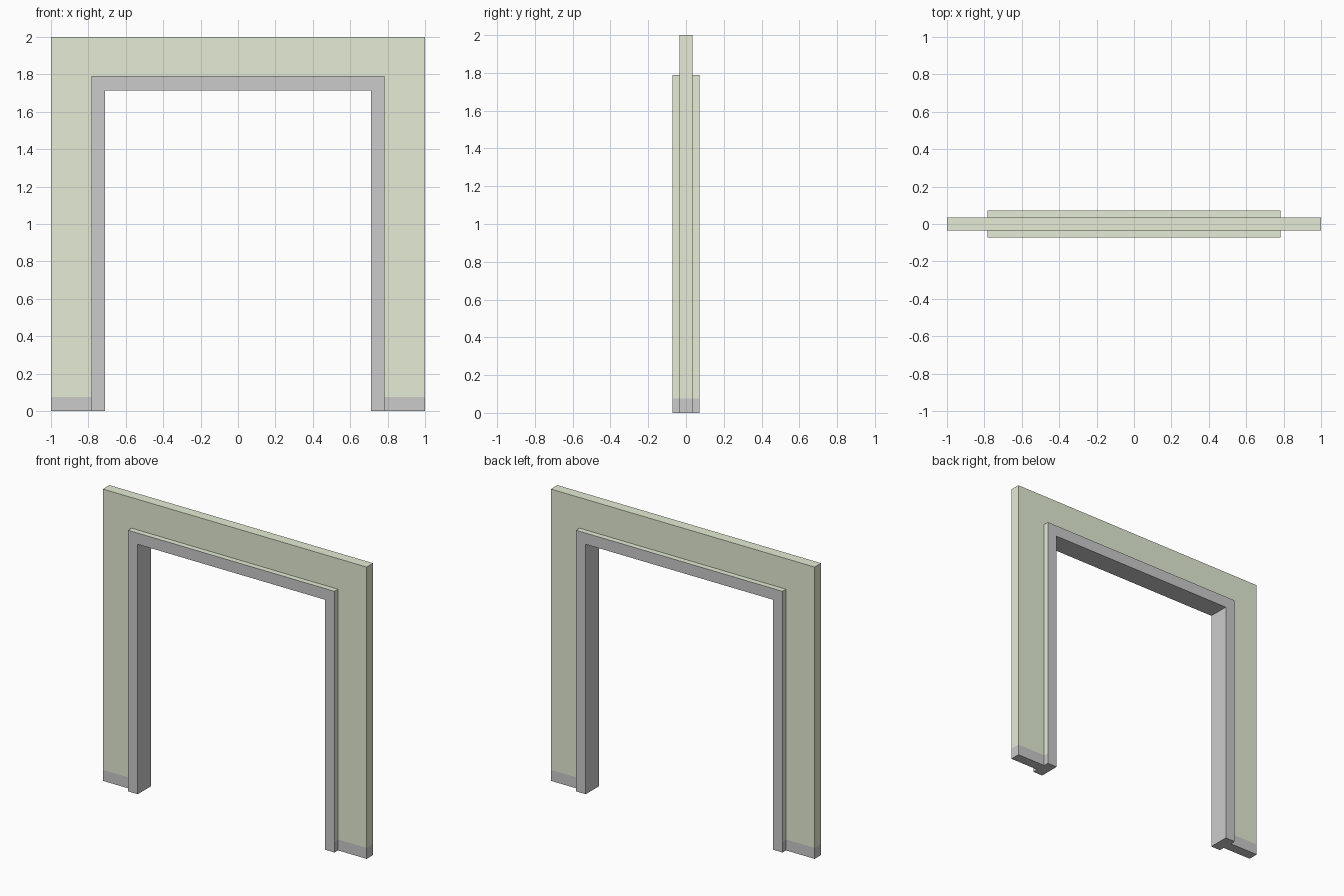
import bpy
import bmesh

if "Cube" in bpy.data.objects:
    bpy.data.objects.remove(bpy.data.objects["Cube"])

BASE_Z = 0.075          # height of the grey skirting band
IN_X, IN_Z = 0.71, 1.713    # clear opening
MID_X, MID_Z = 0.783, 1.79  # outer edge of the casing


def material(name, color):
    mat = bpy.data.materials.new(name)
    mat.diffuse_color = color
    mat.use_nodes = True
    mat.node_tree.nodes["Principled BSDF"].inputs["Base Color"].default_value = mat.diffuse_color
    return mat


grey = material("grey_paint", (0.8, 0.8, 0.8, 1))
green = material("green_paint", (0.78, 0.84, 0.66, 1))


def portal(name, ox, oz, ix, iz, depth, is_green):
    """Extrude a portal-shaped profile, split it at the skirting line, paint faces."""
    outline = [(-ox, 0), (-ix, 0), (-ix, iz), (ix, iz),
               (ix, 0), (ox, 0), (ox, oz), (-ox, oz)]
    bm = bmesh.new()
    face = bm.faces.new([bm.verts.new((x, -depth / 2, z)) for x, z in outline])
    ext = bmesh.ops.extrude_face_region(bm, geom=[face], use_keep_orig=True)
    verts = [g for g in ext["geom"] if isinstance(g, bmesh.types.BMVert)]
    bmesh.ops.translate(bm, vec=(0, depth, 0), verts=verts)
    bmesh.ops.bisect_plane(bm, geom=bm.verts[:] + bm.edges[:] + bm.faces[:],
                           plane_co=(0, 0, BASE_Z), plane_no=(0, 0, 1))
    bmesh.ops.recalc_face_normals(bm, faces=bm.faces[:])
    bm.normal_update()
    for f in bm.faces:
        above = max(v.co.z for v in f.verts) > BASE_Z + 0.01
        f.material_index = int(above and is_green(f))
    mesh = bpy.data.meshes.new(name)
    bm.to_mesh(mesh)
    bm.free()
    mesh.materials.append(grey)
    mesh.materials.append(green)
    obj = bpy.data.objects.new(name, mesh)
    bpy.context.collection.objects.link(obj)
    return obj


def casing_outer_face(f):
    # outward-facing sides and top ledge of the casing carry the wall colour
    c = f.calc_center_median()
    return f.normal.z > 0.9 or f.normal.x * c.x > 0.9 * MID_X


# Thin wall around the doorway
portal("wall", 1.0, 2.0, MID_X, MID_Z, 0.07, lambda f: True)

# Thicker door casing lining the opening
portal("door_casing", MID_X, MID_Z, IN_X, IN_Z, 0.145, casing_outer_face)
